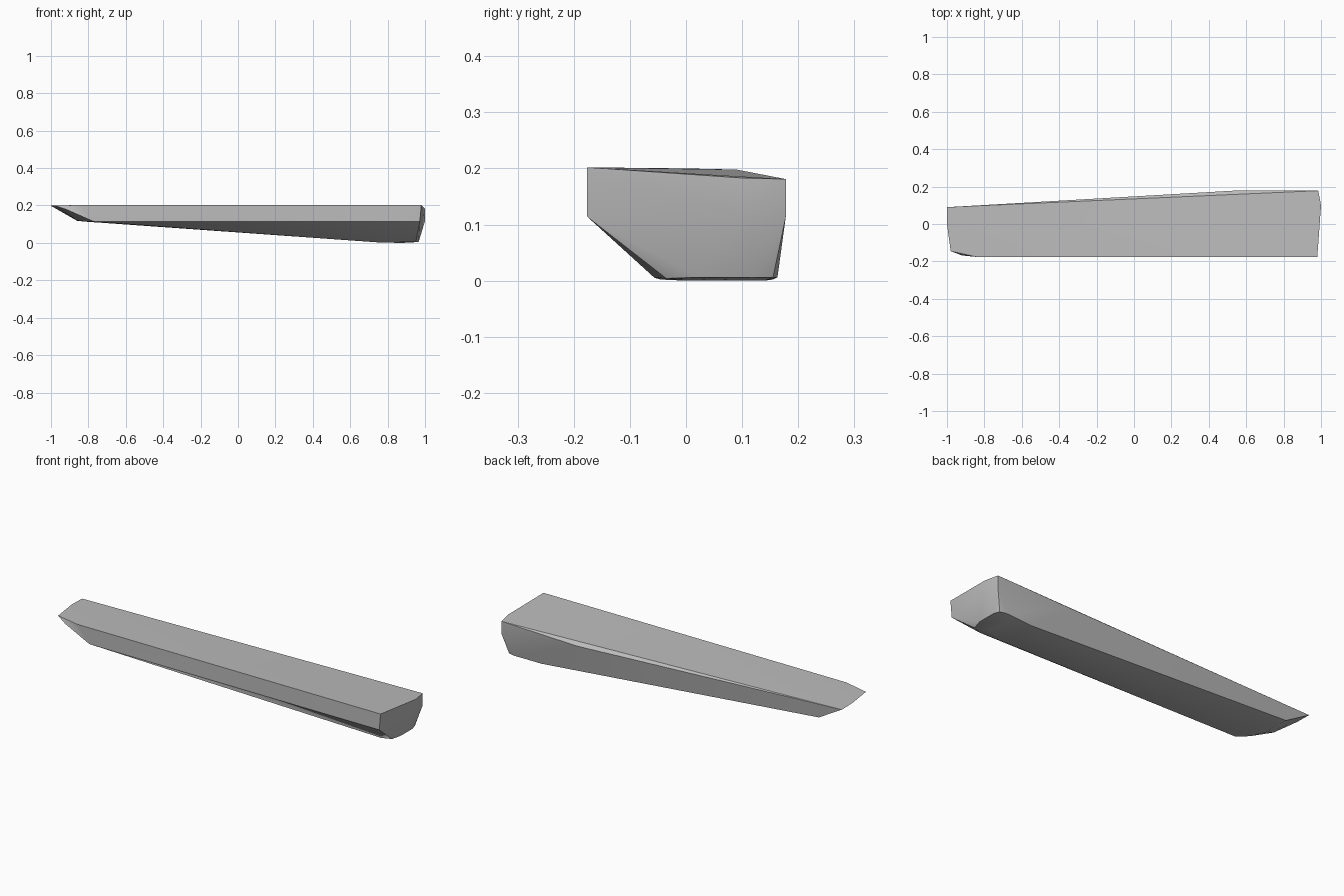
import bpy
import bmesh

if "Cube" in bpy.data.objects:
    bpy.data.objects.remove(bpy.data.objects["Cube"], do_unlink=True)

# Single stone grey
grey = bpy.data.materials.new("stone_grey")
grey.use_nodes = True
colour = (0.5, 0.5, 0.5, 1)
grey.diffuse_color = colour
grey.node_tree.nodes["Principled BSDF"].inputs["Base Color"].default_value = colour

# Upper rim and back shoulder
rim = [(0.98, -0.176, 0.202), (-0.84, -0.176, 0.202), (-0.98, -0.145, 0.2),
       (-1, 0.0, 0.2), (-1, 0.09, 0.198), (0.53, 0.178, 0.168),
       (0.985, 0.178, 0.181), (1, 0.1, 0.183)]
# Belt where the upright walls meet the tapering underside
belt = [(0.972, -0.176, 0.114), (-0.77, -0.176, 0.114), (-0.92, -0.168, 0.18),
        (0.985, 0.178, 0.115), (1, 0.1, 0.118)]
# Underside: rising keel at the thin end, rounded foot at the thick end
keel = [(-0.86, 0.088, 0.118), (-0.86, -0.06, 0.12), (-0.82, -0.13, 0.114)]
foot = [(0.76, -0.045, 0.002), (0.76, 0.155, 0.002), (0.9, -0.056, 0.005),
        (0.95, -0.035, 0.004), (0.966, 0.02, 0.006), (0.966, 0.12, 0.006),
        (0.955, 0.155, 0.006), (0.92, 0.163, 0.006), (0.88, 0.14, 0), (0.88, 0, 0)]

# Wrap the outline points into one faceted shard
bm = bmesh.new()
for point in rim + belt + keel + foot:
    bm.verts.new(point)
hull = bmesh.ops.convex_hull(bm, input=bm.verts)
loose = {v for v in hull["geom_interior"] + hull["geom_unused"]
         if isinstance(v, bmesh.types.BMVert)}
bmesh.ops.delete(bm, geom=list(loose), context="VERTS")
bmesh.ops.recalc_face_normals(bm, faces=bm.faces)
mesh = bpy.data.meshes.new("stone_slab")
bm.to_mesh(mesh)
bm.free()
mesh.materials.append(grey)

slab = bpy.data.objects.new("stone_slab", mesh)
bpy.context.collection.objects.link(slab)
bpy.context.view_layer.objects.active = slab
slab.select_set(True)
bpy.ops.object.shade_smooth_by_angle(angle=0.6)
